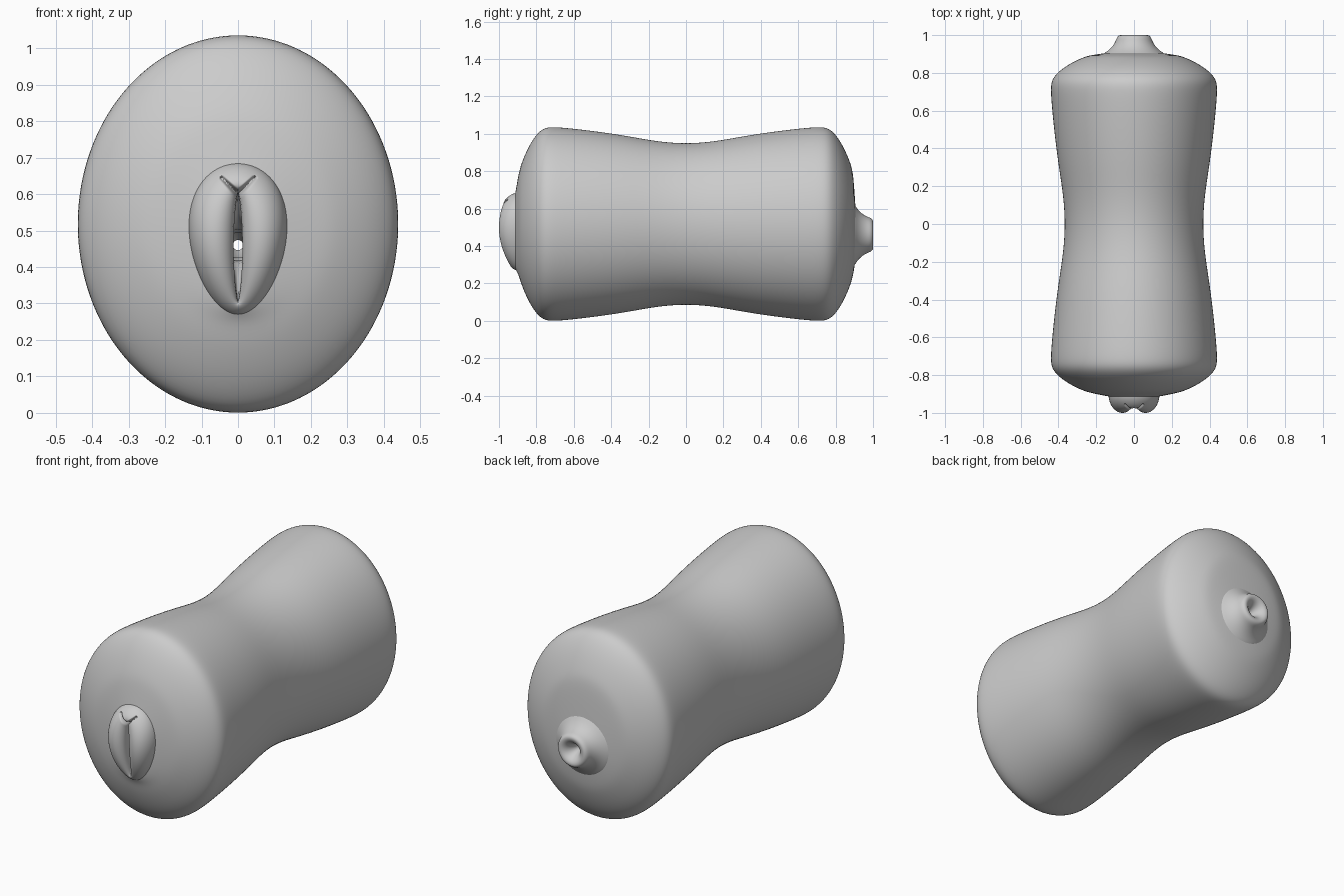
import bpy, bmesh, math
from math import sin, cos, pi, sqrt, exp

if "Cube" in bpy.data.objects:
    bpy.data.objects.remove(bpy.data.objects["Cube"])


def loft(name, rings, levels=0):
    """Skin a list of closed rings with quads and shade smooth."""
    bm = bmesh.new()
    rows = [[bm.verts.new(p) for p in ring] for ring in rings]
    n = len(rows[0])
    for a, b in zip(rows, rows[1:]):
        for k in range(n):
            j = (k + 1) % n
            bm.faces.new((a[k], a[j], b[j], b[k]))
    for f in bm.faces:
        f.smooth = True
    me = bpy.data.meshes.new(name)
    bm.to_mesh(me)
    bm.free()
    ob = bpy.data.objects.new(name, me)
    bpy.context.collection.objects.link(ob)
    if levels:
        mod = ob.modifiers.new("smooth", 'SUBSURF')
        mod.levels = mod.render_levels = levels
    return ob


def ellipse(rx, rz, y, zc, n=64):
    return [(rx * cos(2 * pi * k / n), y, zc + rz * sin(2 * pi * k / n)) for k in range(n)]


def outline(th, s=1.0):
    """Egg-shaped edge of the raised front relief."""
    return s * 0.133 * cos(th) * (1 + 0.18 * sin(th)), 0.477 + s * 0.208 * sin(th)


def slit(th):
    c = cos(th)
    return 0.012 * math.copysign(abs(c) ** 1.5, c), 0.455 + 0.148 * sin(th)


# Waisted oval body, built from back to front
half = [(0.0, 0.828), (0.15, 0.85), (0.3, 0.905), (0.45, 0.95), (0.6, 0.985),
        (0.7, 1.003), (0.755, 0.998), (0.795, 0.94), (0.84, 0.81),
        (0.88, 0.63), (0.895, 0.52)]
profile = half[::-1] + [(-y, s) for y, s in half[1:]]
rings = [ellipse(0.12, 0.12, 0.908, 0.46)]
rings += [ellipse(0.44 * s, 0.518 * s, y, 0.518) for y, s in profile]
edge = [outline(2 * pi * k / 64, 0.95) for k in range(64)]
rings.append([(x, -0.914, z) for x, z in edge])
loft("body", rings, 2)


# Raised front relief with central slit and two short branching grooves
def groove(x, z):
    ax, dz = abs(x), z - 0.6
    t = min(1, max(0, (ax * 0.045 + dz * 0.045) / (2 * 0.045 ** 2)))
    d = math.hypot(ax - 0.045 * t, dz - 0.045 * t)
    return 0.028 * exp(-(d / (0.0065 - 0.003 * t)) ** 2)


def relief(t, x, z):
    crest = 0.92 + 0.08 * max(0, 1 - ((z - 0.5) / 0.235) ** 2)
    if t > 0.4:
        p = sqrt(max(0, 1 - ((t - 0.4) / 0.6) ** 2))
    else:
        p = 0.5 + 0.5 * sqrt(max(0, 1 - ((0.4 - t) / 0.4) ** 2))
    return -(0.9 + (crest - 0.9) * p - groove(x, z))


N, M = 256, 52
rings = []
for i in range(M + 1):
    t = sin(pi / 2 * (1 - i / M))
    ring = []
    for k in range(N):
        th = 2 * pi * k / N
        (ox, oz), (sx, sz) = outline(th), slit(th)
        x, z = sx + (ox - sx) * t, sz + (oz - sz) * t
        ring.append((x, relief(t, x, z), z))
    rings.append(ring)
inner = [slit(2 * pi * k / N) for k in range(N)]
rings.append([(x, -0.87, z) for x, z in inner])
loft("front_relief", rings)

# Ribbed inner channel, from front to back
rings = [[(x, -0.87, z) for x, z in (slit(2 * pi * k / 64) for k in range(64))],
         ellipse(0.02, 0.09, -0.8, 0.458), ellipse(0.04, 0.05, -0.72, 0.46)]
for i in range(57):
    r = 0.042 + 0.008 * sin(i * pi / 2)
    rings.append(ellipse(r, r, -0.68 + 1.46 * i / 56, 0.46))
rings.append(ellipse(0.014, 0.014, 0.86, 0.46))
loft("channel", rings)

# Back nozzle: funnel hole, flat rim, flared base
nozzle = [(0.014, 0.86), (0.014, 0.92), (0.024, 0.955), (0.042, 0.985),
          (0.06, 0.999), (0.078, 1.001), (0.091, 0.988), (0.098, 0.965),
          (0.115, 0.938), (0.14, 0.915), (0.165, 0.9), (0.175, 0.885)]
loft("back_nozzle", [ellipse(r, r, y, 0.46) for r, y in nozzle], 2)
